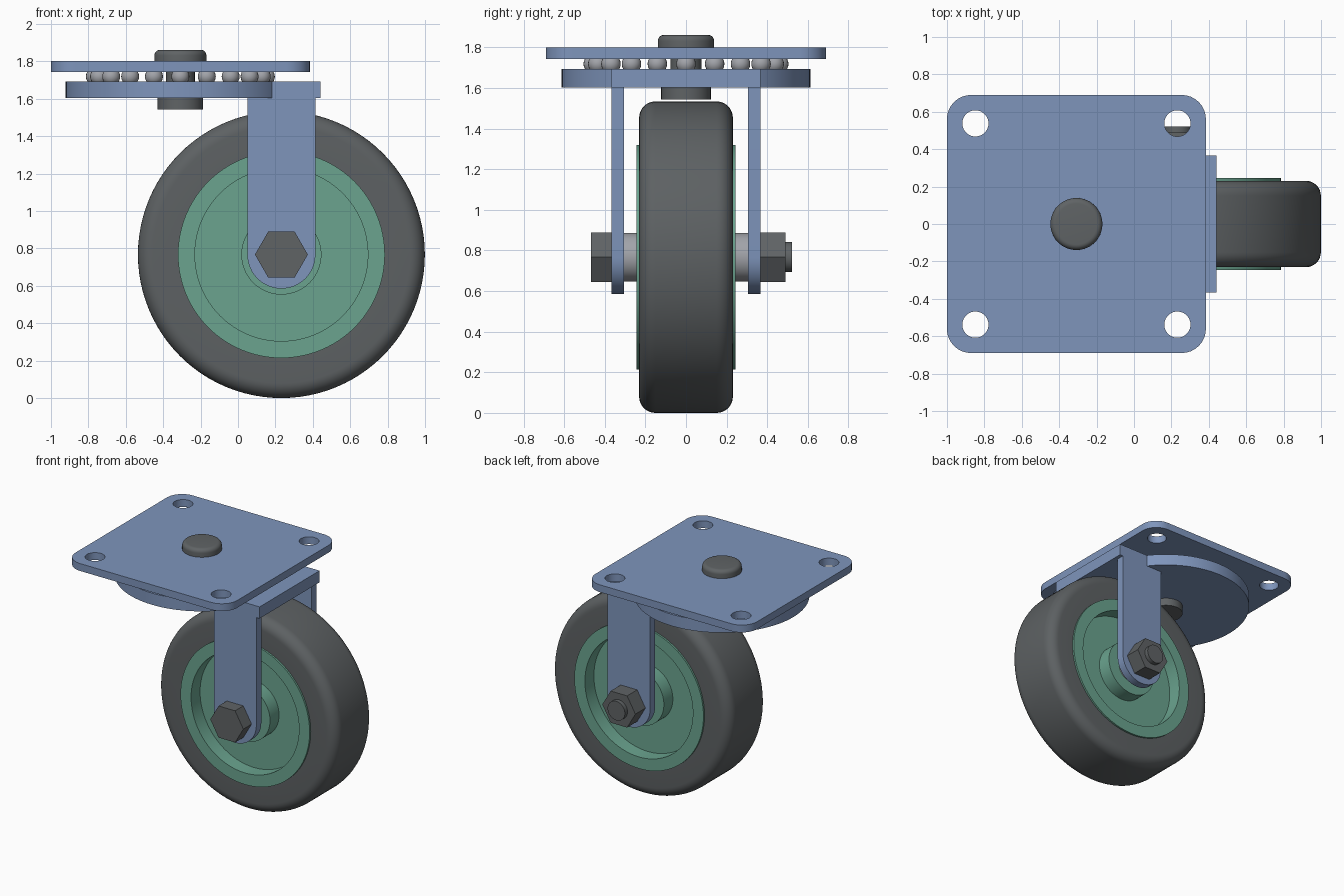
import bpy, bmesh, math
from mathutils import Matrix, Vector

if "Cube" in bpy.data.objects:
    bpy.data.objects.remove(bpy.data.objects["Cube"])


def material(name, rgb):
    m = bpy.data.materials.new(name)
    m.diffuse_color = (*rgb, 1)
    m.use_nodes = True
    m.node_tree.nodes["Principled BSDF"].inputs["Base Color"].default_value = m.diffuse_color
    return m


BLUE = material("blue steel", (0.21, 0.30, 0.50))
GREEN = material("green rim", (0.145, 0.37, 0.275))
RUBBER = material("dark rubber", (0.11, 0.12, 0.125))
DARK = material("dark bolt steel", (0.115, 0.125, 0.13))
GREY = material("light grey steel", (0.36, 0.37, 0.40))

PIVOT_X = -0.308                      # swivel axis
AXLE = Vector((0.232, 0, 0.767))      # wheel centre
TO_Y = Matrix.Rotation(-math.pi / 2, 4, 'X')


def finish(bm, name, mat):
    bmesh.ops.remove_doubles(bm, verts=bm.verts, dist=1e-5)
    bmesh.ops.recalc_face_normals(bm, faces=bm.faces)
    me = bpy.data.meshes.new(name)
    bm.to_mesh(me)
    bm.free()
    ob = bpy.data.objects.new(name, me)
    bpy.context.collection.objects.link(ob)
    me.materials.append(mat)
    bpy.ops.object.select_all(action='DESELECT')
    ob.select_set(True)
    bpy.context.view_layer.objects.active = ob
    bpy.ops.object.shade_smooth_by_angle()
    return ob


def lathe(name, profile, mat, centre, along_y=False, segs=64):
    """Revolve (radius, height) points about z, or about y."""
    bm = bmesh.new()
    vs = [bm.verts.new((r, 0, h)) for r, h in profile]
    es = [bm.edges.new(p) for p in zip(vs, vs[1:])]
    bmesh.ops.spin(bm, geom=vs + es, cent=(0, 0, 0), axis=(0, 0, 1),
                   angle=2 * math.pi, steps=segs, use_merge=False)
    if along_y:
        bm.transform(TO_Y)
    bm.transform(Matrix.Translation(centre))
    return finish(bm, name, mat)


def rod(name, r, a, b, mat, centre, along_y=False, segs=48):
    return lathe(name, [(0, a), (r, a), (r, b), (0, b)], mat, centre, along_y, segs)


def arc(cx, cy, r, a0, a1, n):
    return [(cx + r * math.cos(math.radians(a0 + (a1 - a0) * i / n)),
             cy + r * math.sin(math.radians(a0 + (a1 - a0) * i / n)))
            for i in range(n + 1)]


def sheet(name, loops, thickness, mat, matrix):
    """Extruded flat outline; the loops after the first are holes."""
    cu = bpy.data.curves.new(name, 'CURVE')
    cu.dimensions = '2D'
    cu.fill_mode = 'BOTH'
    cu.extrude = thickness / 2
    for pts in loops:
        sp = cu.splines.new('POLY')
        sp.points.add(len(pts) - 1)
        for p, (x, y) in zip(sp.points, pts):
            p.co = (x, y, 0, 1)
        sp.use_cyclic_u = True
    tmp = bpy.data.objects.new(name + "_outline", cu)
    bpy.context.collection.objects.link(tmp)
    bpy.context.view_layer.update()
    bm = bmesh.new()
    bm.from_mesh(tmp.to_mesh())
    tmp.to_mesh_clear()
    bpy.data.objects.remove(tmp)
    bpy.data.curves.remove(cu)
    bm.transform(matrix)
    return finish(bm, name, mat)


# Mounting plate with rounded corners and four holes
PX, PY, PR = 0.6925, 0.69, 0.13
outline = []
for sx, sy, a in ((1, 1, 0), (-1, 1, 90), (-1, -1, 180), (1, -1, 270)):
    outline += arc(sx * (PX - PR), sy * (PY - PR), PR, a, a + 90, 8)
holes = [arc(sx * 0.54, sy * 0.538, 0.07, 0, 350, 35) for sx in (-1, 1) for sy in (-1, 1)]
sheet("mounting_plate", [outline] + holes, 0.057, BLUE,
      Matrix.Translation((PIVOT_X, 0, 1.7725)))

# Swivel disc, bearing balls and king pin
pivot = Vector((PIVOT_X, 0, 0))
rod("swivel_disc", 0.613, 1.603, 1.693, BLUE, pivot, segs=96)
for i in range(20):
    a = 2 * math.pi * i / 20
    bm = bmesh.new()
    bmesh.ops.create_uvsphere(bm, u_segments=20, v_segments=12, radius=0.048)
    bm.transform(Matrix.Translation((PIVOT_X + 0.457 * math.cos(a),
                                     0.457 * math.sin(a), 1.719)))
    finish(bm, "bearing_ball", GREY)
rod("king_pin_shaft", 0.077, 1.60, 1.80, DARK, pivot)
rod("king_pin_foot", 0.122, 1.543, 1.61, DARK, pivot)
lathe("king_pin_head", [(0, 1.795), (0.139, 1.795)]
      + arc(0.109, 1.832, 0.03, 0, 90, 6) + [(0, 1.862)], DARK, pivot)

# Fork bridge and two legs with round ends
bm = bmesh.new()
bmesh.ops.create_cube(bm, size=1)
bm.transform(Matrix.Translation((0.245, 0, 1.648))
             @ Matrix.Diagonal((0.394, 0.734, 0.09, 1)))
finish(bm, "fork_bridge", BLUE)
LR = 0.182
leg = arc(0, 0, LR, 180, 360, 24) + [(LR, 0.836), (-LR, 0.836)]
for s in (-1, 1):
    sheet("fork_leg", [leg], 0.061, BLUE,
          Matrix.Translation(AXLE + Vector((0, s * 0.3365, 0)))
          @ Matrix.Rotation(math.pi / 2, 4, 'X'))

# Tyre with rounded shoulders
R, W, F = 0.767, 0.231, 0.08
tyre = ([(0.54, W)] + arc(R - F, W - F, F, 90, 0, 8)
        + arc(R - F, F - W, F, 0, -90, 8) + [(0.54, -W), (0.54, W)])
lathe("tyre", tyre, RUBBER, AXLE, True, 96)

# Rim, recessed on both sides around the hub
half = [(0, 0.245), (0.214, 0.245), (0.214, 0.135), (0.4625, 0.135),
        (0.4625, 0.245), (0.553, 0.245)]
lathe("rim", half + [(r, -h) for r, h in reversed(half)], GREEN, AXLE, True, 96)

# Axle spacers, bolt head, nut and thread end
for s in (-1, 1):
    rod("axle_spacer", 0.12, s * 0.24, s * 0.308, GREY, AXLE, True)
rod("axle_bolt_head", 0.1415, -0.468, -0.365, DARK, AXLE, True, 6)
rod("axle_nut", 0.1415, 0.365, 0.49, DARK, AXLE, True, 6)
rod("axle_thread_end", 0.074, 0.30, 0.522, DARK, AXLE, True)
